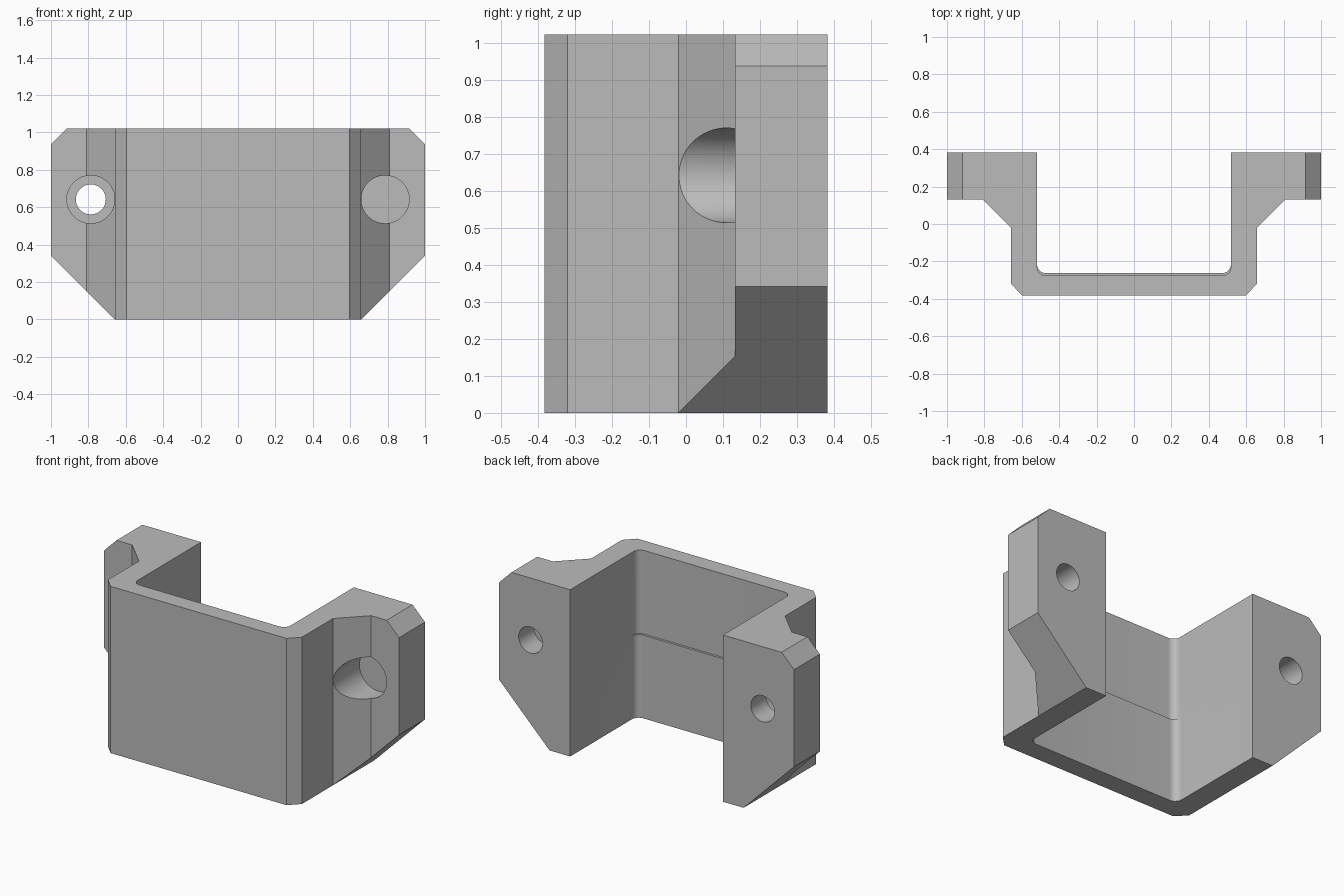
import bpy, bmesh, math
from mathutils import Vector

cube = bpy.data.objects.get("Cube")
if cube:
    bpy.data.objects.remove(cube, do_unlink=True)

HEIGHT = 1.022
BACK = 0.382

grey = bpy.data.materials.new("plain grey")
grey.use_nodes = True
colour = (0.5, 0.5, 0.5, 1)
grey.diffuse_color = colour
grey.node_tree.nodes["Principled BSDF"].inputs["Base Color"].default_value = colour


def make_object(name, bm):
    bmesh.ops.recalc_face_normals(bm, faces=bm.faces)
    mesh = bpy.data.meshes.new(name)
    bm.to_mesh(mesh)
    bm.free()
    mesh.materials.append(grey)
    obj = bpy.data.objects.new(name, mesh)
    bpy.context.collection.objects.link(obj)
    return obj


def extruded(points, bottom, top):
    bm = bmesh.new()
    face = bm.faces.new([bm.verts.new((x, y, bottom)) for x, y in points])
    ret = bmesh.ops.extrude_face_region(bm, geom=[face])
    verts = [v for v in ret["geom"] if isinstance(v, bmesh.types.BMVert)]
    bmesh.ops.translate(bm, verts=verts, vec=(0, 0, top - bottom))
    return bm


def mirrored(half):
    return half + [(-x, y) for x, y in reversed(half)]


def pocket(name, front, bottom, top, half_width=0.518, radius=0.045, steps=8):
    # U-shaped opening with rounded front corners
    half = [(half_width, BACK + 0.2)]
    for i in range(steps + 1):
        a = math.radians(90) * i / steps
        half.append((half_width - radius + radius * math.cos(a),
                     front + radius - radius * math.sin(a)))
    return make_object(name, extruded(mirrored(half), bottom, top))


def bore(name, x, radius, start, end):
    bm = bmesh.new()
    verts = []
    for y in (start, end):
        for i in range(64):
            a = math.tau * i / 64
            verts.append(bm.verts.new((x + radius * math.cos(a), y,
                                       0.642 + radius * math.sin(a))))
    near, far = verts[:64], verts[64:]
    bm.faces.new(near)
    bm.faces.new(far)
    for i in range(64):
        j = (i + 1) % 64
        bm.faces.new((near[i], near[j], far[j], far[i]))
    return make_object(name, bm)


# Solid body in plan, with the mounting ears
plan = [(1, BACK), (1, 0.132), (0.81, 0.132), (0.658, -0.02),
        (0.658, -0.32), (0.597, -BACK)]
body = extruded(mirrored(plan), 0, HEIGHT)

# Clipped top and bottom corners of the ears
for side in (1, -1):
    for point, normal in (((1, 0, 0.938), (0.084, 0, 0.084)),
                          ((1, 0, 0.342), (0.342, 0, -0.342))):
        bmesh.ops.bisect_plane(
            body, geom=body.verts[:] + body.edges[:] + body.faces[:],
            plane_co=Vector((point[0] * side, 0, point[2])),
            plane_no=Vector((normal[0] * side, 0, normal[2])).normalized(),
            clear_outer=True)
        rim = [e for e in body.edges if e.is_boundary]
        bmesh.ops.holes_fill(body, edges=rim, sides=0)
bracket = make_object("mounting_bracket", body)

# Opening with a shallow ledge halfway up, and counterbored screw holes
cutters = [pocket("lower_pocket", -0.262, -0.1, HEIGHT + 0.1),
           pocket("upper_pocket", -0.276, 0.51, HEIGHT + 0.1)]
for side, word in ((1, "left"), (-1, "right")):
    cutters.append(bore(word + "_screw_hole", 0.787 * side, 0.08, -0.3, 0.6))
    cutters.append(bore(word + "_counterbore", 0.787 * side, 0.128, -0.3, 0.235))

bpy.ops.object.select_all(action="DESELECT")
bracket.select_set(True)
bpy.context.view_layer.objects.active = bracket
for cutter in cutters:
    cutter.hide_render = True
    mod = bracket.modifiers.new(cutter.name, "BOOLEAN")
    mod.operation = "DIFFERENCE"
    mod.solver = "EXACT"
    mod.object = cutter
    bpy.ops.object.modifier_apply(modifier=mod.name)
for cutter in cutters:
    bpy.data.objects.remove(cutter, do_unlink=True)

bpy.ops.object.shade_smooth_by_angle(angle=math.radians(30))
